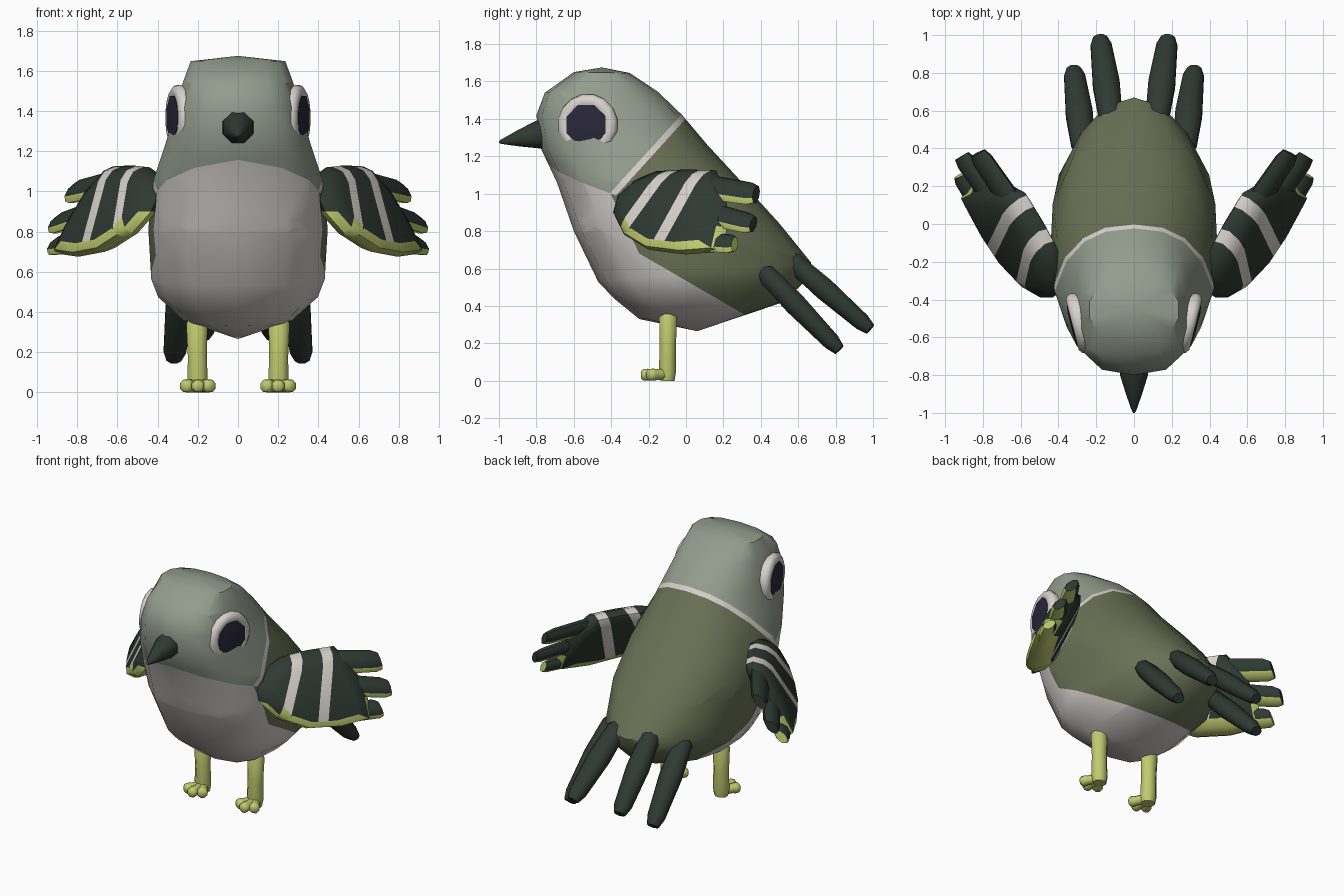
import bpy, bmesh, math
from mathutils import Vector, Matrix

if "Cube" in bpy.data.objects:
    bpy.data.objects.remove(bpy.data.objects["Cube"])

TAU = 2 * math.pi


def material(name, rgb):
    m = bpy.data.materials.new(name)
    m.diffuse_color = (*rgb, 1)
    m.use_nodes = True
    m.node_tree.nodes["Principled BSDF"].inputs["Base Color"].default_value = m.diffuse_color
    return m


HEAD = material("sage_grey", (0.29, 0.335, 0.265))
OLIVE = material("olive_back", (0.142, 0.165, 0.09))
BELLY = material("belly_grey", (0.62, 0.595, 0.575))
CREAM = material("cream_white", (0.68, 0.64, 0.60))
DARK = material("dark_feather", (0.028, 0.041, 0.033))
LIME = material("lime_yellow", (0.52, 0.60, 0.16))
PUPIL = material("pupil_navy", (0.023, 0.021, 0.043))


def loft(bm, rings):
    """Skin a list of closed rings and cap both ends; a one-point ring makes a fan."""
    rows = [[bm.verts.new(p) for p in r] for r in rings]
    for a, b in zip(rows, rows[1:]):
        n = max(len(a), len(b))
        for i in range(n):
            j = (i + 1) % n
            quad = [a[i % len(a)], a[j % len(a)], b[j % len(b)], b[i % len(b)]]
            bm.faces.new(list(dict.fromkeys(quad)))
    for r in (rows[0], rows[-1]):
        if len(r) > 2:
            bm.faces.new(r)


def cut(bm, co, no):
    bmesh.ops.bisect_plane(bm, geom=bm.verts[:] + bm.edges[:] + bm.faces[:],
                           plane_co=co, plane_no=no, dist=1e-4)


def finish(name, bm, mats, mirror=False, rule=None, warp=None, angle=55):
    """Colour faces by a rule, optionally reshape, then make the object."""
    bmesh.ops.recalc_face_normals(bm, faces=bm.faces[:])
    bm.normal_update()
    if rule:
        for f in bm.faces:
            f.material_index = rule(f)
    if warp:
        for v in bm.verts:
            v.co = warp(v.co)
        bmesh.ops.recalc_face_normals(bm, faces=bm.faces[:])
    me = bpy.data.meshes.new(name)
    bm.to_mesh(me)
    bm.free()
    for m in mats:
        me.materials.append(m)
    ob = bpy.data.objects.new(name, me)
    bpy.context.collection.objects.link(ob)
    bpy.ops.object.select_all(action='DESELECT')
    ob.select_set(True)
    bpy.context.view_layer.objects.active = ob
    bpy.ops.object.shade_smooth_by_angle(angle=math.radians(angle))
    if mirror:
        mod = ob.modifiers.new("mirror", 'MIRROR')
        mod.use_mirror_merge = False
    return ob


def tube(bm, a, b, wide, thick, profile, side, n=8):
    """Elliptical rod from a to b; profile holds (position, scale) pairs."""
    a, b = Vector(a), Vector(b)
    d = (b - a).normalized()
    s = Vector(side)
    s = (s - d * s.dot(d)).normalized()
    t = d.cross(s)
    loft(bm, [[a.lerp(b, u) + s * (wide * k * math.cos(TAU * (i + .5) / n))
               + t * (thick * k * math.sin(TAU * (i + .5) / n)) for i in range(n)]
              for u, k in profile])


# Body and head: front (y, z), back (y, z), half width, narrowing toward the back
sections = [(-.60, 1.65, -.30, 1.645, .24, 0), (-.755, 1.54, -.15, 1.545, .28, 0),
            (-.80, 1.42, -.02, 1.42, .315, .05), (-.775, 1.24, .115, 1.26, .365, .08),
            (-.69, 1.06, .30, 1.06, .428, .1), (-.60, .80, .50, .84, .455, .15),
            (-.47, .53, .67, .63, .44, .35), (-.385, .44, .645, .54, .405, .35),
            (-.25, .33, .52, .42, .275, .3)]


def power(c, p):
    return math.copysign(abs(c) ** p, c)


def section(fy, fz, by, bz, w, narrow, n=14):
    f, b = Vector((0, fy, fz)), Vector((0, by, bz))
    ring = []
    for i in range(n):
        c, s = math.cos(TAU * i / n), math.sin(TAU * i / n)
        p = .74 if c > 0 else .84
        ring.append((f + b) / 2 + (f - b) / 2 * power(c, p)
                    + Vector((w * power(s, p) * (1 - narrow * max(0, -c)), 0, 0)))
    return ring


bm = bmesh.new()
loft(bm, [[(0, -.45, 1.675)]] + [section(*s) for s in sections] + [[(0, .06, .265)]])
# Colour borders: collar top, collar bottom, chin (both sides), flank, shoulder
for co, sx, sy in ((1.45, 0, -1.1), (1.402, 0, -1.1), (.9, .1, .35), (.9, -.1, .35),
                   (.535, 0, .58), (.155, 0, 2.1)):
    cut(bm, (0, 0, co), (sx, sy, 1))


def body_colour(f):
    x, y, z = f.calc_center_median()
    collar, chin = z - 1.1 * y - 1.45, z + .35 * y + .1 * abs(x) - .9
    if chin > 0 and collar > 0:
        return 0
    if chin > 0 and collar > -.048:
        return 3
    return 1 if z + .58 * y > .535 and z + 2.1 * y > .155 else 2


finish("body", bm, [HEAD, OLIVE, BELLY, CREAM], rule=body_colour, angle=45)

# Beak
bm = bmesh.new()
tube(bm, (0, -.74, 1.325), (0, -1.0, 1.275), .085, .085,
     [(0, 1), (.2, .95), (.6, .55), (.96, .14), (1, .05)], (1, 0, 0))
finish("beak", bm, [DARK])

# Eyes: turned ring with an eight-sided pupil
normal = Vector((.968, -.25, 0))
place = Matrix.Translation((.292, -.525, 1.368)) @ normal.to_track_quat('Z', 'Y').to_matrix().to_4x4()


def circle(r, h, n):
    return [place @ Vector((r * math.cos(TAU * (i + .5) / n),
                            r * math.sin(TAU * (i + .5) / n), h)) for i in range(n)]


bm = bmesh.new()
loft(bm, [circle(r, h, 16) for r, h in
          ((.15, -.05), (.166, .0), (.16, .022), (.14, .036), (.115, .036), (.10, .028))])
finish("eye_ring", bm, [CREAM], mirror=True)
bm = bmesh.new()
loft(bm, [circle(.118, .0, 8), circle(.116, .038, 8), circle(.07, .044, 8)])
finish("pupil", bm, [PUPIL], mirror=True)

# Wings: modelled flat as (thickness, y, z), then swung outward
outline = [(-.39, .90), (-.365, .99), (-.28, 1.07), (-.16, 1.12), (0, 1.13), (.16, 1.125),
           (.22, 1.0), (.22, .82), (.19, .69), (0, .675), (-.2, .70), (-.33, .78)]


def swing(p):
    t, y, z = p
    v = z - .9
    u = (y - .27 * v) / .85
    return Vector((.662 + .5 * u - .43 * v + .85 * t, y - .53 * t, z))


def wing_colour(f):
    t, y, z = f.calc_center_median()
    if abs(t) < .07 and z < .86 and f.normal.z < -.15:
        return 2
    first, second = y - .72 * (z - 1.1) + .09, y - .55 * (z - 1.1) - .09
    return 1 if abs(first) < .031 or abs(second) < .031 else 0


bm = bmesh.new()
loft(bm, [[(t, -.08 + (y + .08) * k, .9 + (z - .9) * k) for y, z in outline]
          for t, k in ((-.08, .7), (-.055, .9), (0, 1), (.055, .9), (.08, .7))])
for slope, off in ((.72, -.09), (.55, .09)):
    for e in (-.031, .031):
        cut(bm, (0, off + e, 1.1), (0, 1, -slope))
finish("wing", bm, [DARK, CREAM, LIME], mirror=True, rule=wing_colour, warp=swing)

# Wing tip feathers with lime undersides
bm = bmesh.new()
for a, b, h in (((0, 0, 1.055), (0, .375, .995), .072),
                ((0, 0, .925), (0, .36, .835), .066),
                ((0, 0, .755), (0, .26, .73), .06)):
    tube(bm, a, b, .052, h, [(0, .8), (.15, 1), (.9, .88), (1, .68)], (1, 0, 0))
finish("wing_feathers", bm, [DARK, LIME], mirror=True, warp=swing,
       rule=lambda f: int(f.normal.z < -.5 or
                          (f.normal.y > .8 and f.calc_center_median().z < .76)))

# Tail feathers
bm = bmesh.new()
for a, b in (((.12, .54, .665), (.18, .985, .275)), ((.265, .39, .61), (.32, .82, .165))):
    tube(bm, a, b, .077, .064, [(0, .5), (.08, .88), (.45, 1), (.9, .78), (1, .52)], (1, 0, 0))
finish("tail_feathers", bm, [DARK], mirror=True)

# Legs and toes
bm = bmesh.new()
tube(bm, (.205, -.095, .37), (.2, -.1, .0), .057, .052,
     [(0, .75), (.08, 1), (.5, .9), (.88, .95), (1, .8)], (1, 0, 0))
for x, y in ((.2, -.24), (.268, -.205), (.132, -.205)):
    tube(bm, (.2, -.09, .036), (x, y, .031), .033, .033,
         [(0, 1), (.6, .92), (.75, 1.05), (.92, 1), (1, .6)], (1, 0, 0))
finish("leg", bm, [LIME], mirror=True)
